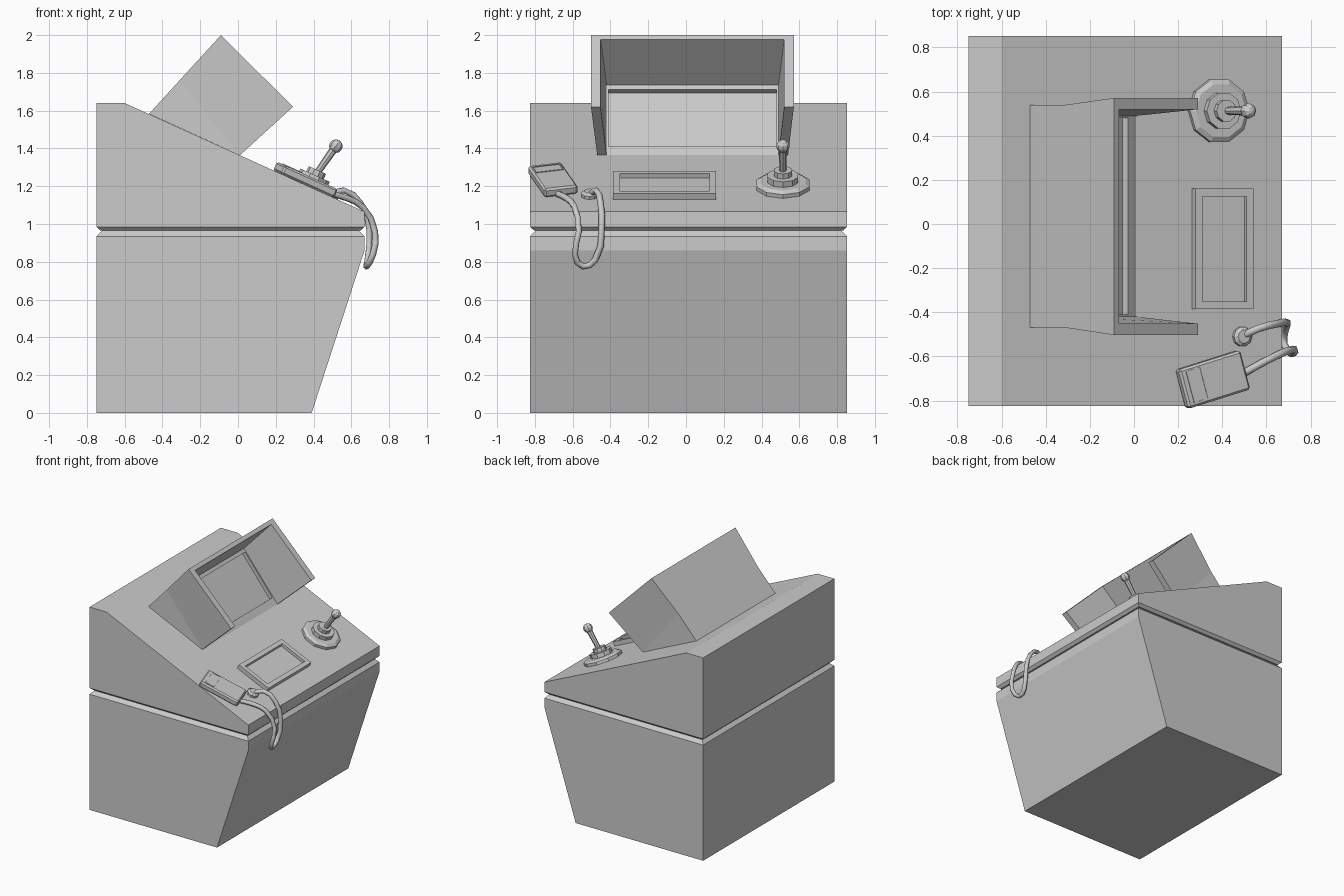
import bpy, bmesh, math
from mathutils import Vector, Matrix

if "Cube" in bpy.data.objects:
    bpy.data.objects.remove(bpy.data.objects["Cube"])

Y0, Y1 = -0.825, 0.852                     # console sides
TILT = math.atan2(0.575, 1.27)             # slope of the control deck


def finish(name, bm, matrix=None):
    bmesh.ops.recalc_face_normals(bm, faces=bm.faces)
    if matrix is not None:
        bm.transform(matrix)
    mesh = bpy.data.meshes.new(name)
    bm.to_mesh(mesh)
    bm.free()
    ob = bpy.data.objects.new(name, mesh)
    bpy.context.collection.objects.link(ob)
    return ob


def loft(rings):
    """Skin between matching closed rings and cap both ends."""
    bm = bmesh.new()
    vs = [[bm.verts.new(p) for p in r] for r in rings]
    n = len(rings[0])
    for a, b in zip(vs, vs[1:]):
        for i in range(n):
            j = (i + 1) % n
            bm.faces.new((a[i], a[j], b[j], b[i]))
    bm.faces.new(vs[0][::-1])
    bm.faces.new(vs[-1])
    bmesh.ops.recalc_face_normals(bm, faces=bm.faces)
    return bm


def extrude_profile(profile, y0, y1):
    return loft([[(x, y, z) for x, z in profile] for y in (y0, y1)])


def rect(x0, x1, y0, y1, z):
    return [(x0, y0, z), (x1, y0, z), (x1, y1, z), (x0, y1, z)]


def facing(bm, direction):
    bm.normal_update()
    return max(bm.faces, key=lambda f: f.normal.dot(Vector(direction)))


def inset(bm, face, thickness, depth=0.0):
    bmesh.ops.inset_region(bm, faces=[face], thickness=thickness, depth=depth)


def sink(bm, face, depth):
    """Push a face straight in, leaving walls."""
    normal = face.normal.copy()
    new = bmesh.ops.extrude_discrete_faces(bm, faces=[face])["faces"][0]
    bmesh.ops.translate(bm, verts=new.verts, vec=-normal * depth)


def on_deck(x, y, turn=0.0):
    """Matrix placing local z along the deck normal."""
    z = 1.64 - math.tan(TILT) * (x + 0.6)
    return (Matrix.Translation((x, y, z)) @ Matrix.Rotation(TILT, 4, 'Y')
            @ Matrix.Rotation(turn, 4, 'Z'))


def stacked_discs(name, steps, sides, matrix):
    """Stepped solid of revolution from (radius, z) pairs."""
    rings = [[(r * math.cos(2 * math.pi * i / sides),
               r * math.sin(2 * math.pi * i / sides), z) for i in range(sides)]
             for r, z in steps]
    return finish(name, loft(rings), matrix)


# lower cabinet with chamfer into the groove
finish("cabinet_base", loft([
    rect(-0.75, 0.39, Y0, Y1, 0), rect(-0.75, 0.67, Y0, Y1, 0.86),
    rect(-0.75, 0.67, Y0, Y1, 0.935),
    rect(-0.72, 0.64, Y0 + 0.03, Y1 - 0.03, 0.965)]))

# sloped control deck, its underside tapering into the groove
bm = extrude_profile([(-0.75, 0.985), (0.67, 0.985), (0.67, 1.065),
                      (-0.60, 1.64), (-0.75, 1.64)], Y0, Y1)
inset(bm, facing(bm, (0, 0, -1)), 0.03, 0.02)
finish("control_deck", bm)

# monitor housing with recessed screen
bm = extrude_profile([(-0.471, 1.583), (-0.31, 1.76), (0.01, 1.364)],
                     -0.47, 0.54)
screen = facing(bm, (0.77, 0, 0.63))
inset(bm, screen, 0.085)
bm.normal_update()
sink(bm, screen, 0.03)
finish("monitor_screen", bm)


# flared hood: top and two sides, open underneath
def hood_ring(top, bottom, inner_top, out0, out1, in0, in1):
    pts = [(bottom, out0), (top, out0), (top, out1), (bottom, out1),
           (bottom, in1), (inner_top, in1), (inner_top, in0), (bottom, in0)]
    return [(p[0], y, p[1]) for p, y in pts]


finish("monitor_hood", loft([
    hood_ring((-0.31, 1.76), (0.01, 1.364), (-0.29, 1.735),
              -0.47, 0.54, -0.42, 0.49),
    hood_ring((-0.09, 2.0), (0.291, 1.62), (-0.067, 1.977),
              -0.503, 0.571, -0.452, 0.52)]))

# small framed display on the deck
bm = loft([rect(-0.145, 0.145, -0.273, 0.273, z) for z in (-0.01, 0.035)])
face = facing(bm, (0, 0, 1))
inset(bm, face, 0.05)
bm.normal_update()
sink(bm, face, 0.025)
finish("small_display", bm, on_deck(0.396, -0.113))

# joystick: stepped base, stick and ball
stacked_discs("joystick_base", [(0.148, -0.01), (0.148, 0.022), (0.125, 0.035),
                                (0.085, 0.035), (0.085, 0.068), (0.05, 0.068),
                                (0.05, 0.098)], 10, on_deck(0.38, 0.513))
start, tip = Vector((0.405, 0.513, 1.25)), Vector((0.518, 0.513, 1.412))
axis = tip - start
aim = Matrix.Translation(start) @ axis.to_track_quat('Z', 'Y').to_matrix().to_4x4()
stacked_discs("joystick_stick", [(0.017, 0), (0.022, axis.length)], 8, aim)
bm = bmesh.new()
bmesh.ops.create_uvsphere(bm, u_segments=8, v_segments=6, radius=0.036)
finish("joystick_ball", bm, Matrix.Translation(tip)
       @ axis.to_track_quat('Z', 'Y').to_matrix().to_4x4())

# hand controller with rounded edges and a sunken window
bm = loft([rect(-0.16, 0.16, -0.092, 0.092, z) for z in (0.0, 0.05)])
bmesh.ops.bevel(bm, geom=bm.edges[:], offset=0.01, segments=1, affect='EDGES')
hand = on_deck(0.347, -0.705, math.radians(16))
finish("hand_controller", bm, hand)
# window frame strip and pane
bm = loft([rect(-0.13, -0.055, -0.075, 0.075, z) for z in (0.045, 0.054)])
face = facing(bm, (0, 0, 1))
inset(bm, face, 0.006)
bm.normal_update()
sink(bm, face, 0.003)
finish("controller_window", bm, hand)

# cable socket
stacked_discs("cable_socket", [(0.045, -0.01), (0.045, 0.018), (0.03, 0.03)],
              10, on_deck(0.487, -0.51))

# hanging cable
path = [(0.49, -0.68, 1.16), (0.58, -0.63, 1.135), (0.66, -0.59, 1.09),
        (0.725, -0.567, 0.96), (0.715, -0.588, 0.84), (0.68, -0.545, 0.775),
        (0.685, -0.48, 0.81), (0.695, -0.447, 0.97), (0.65, -0.452, 1.11),
        (0.56, -0.475, 1.178), (0.49, -0.51, 1.15)]
curve = bpy.data.curves.new("cable", 'CURVE')
curve.dimensions = '3D'
curve.bevel_depth = 0.017
curve.bevel_resolution = 1
curve.use_fill_caps = True
curve.resolution_u = 2
spline = curve.splines.new('BEZIER')
spline.bezier_points.add(len(path) - 1)
for bp, co in zip(spline.bezier_points, path):
    bp.co = co
    bp.handle_left_type = bp.handle_right_type = 'AUTO'
cable = bpy.data.objects.new("cable", curve)
bpy.context.collection.objects.link(cable)
bpy.context.view_layer.objects.active = cable
cable.select_set(True)
bpy.ops.object.convert(target='MESH')
